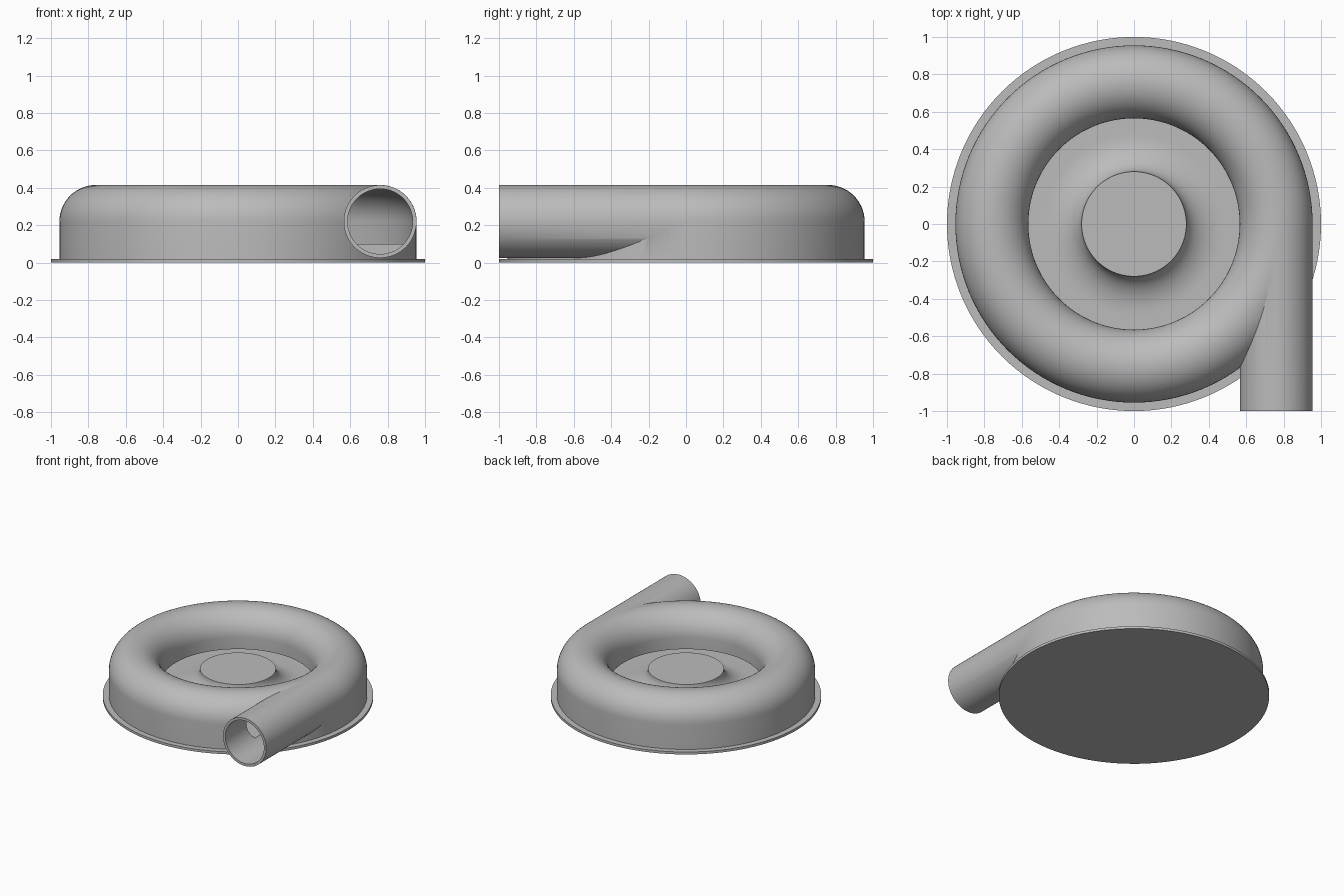
import bpy, bmesh
from math import sin, cos, pi, radians
from mathutils import Matrix, Vector

default = bpy.data.objects.get("Cube")
if default:
    bpy.data.objects.remove(default)

grey = bpy.data.materials.new("plain grey")
grey.use_nodes = True
COLOUR = (0.5, 0.5, 0.5, 1)
grey.diffuse_color = COLOUR
grey.node_tree.nodes["Principled BSDF"].inputs["Base Color"].default_value = COLOUR

TUBE_R, TUBE_Z, TUBE = 0.76, 0.22, 0.195   # ring radius, height and tube radius
WALL, FLOOR, LIP = 0.02, 0.10, 0.13
HUB_R, HUB_Z = 0.28, 0.235


def add_object(name, bm):
    bmesh.ops.recalc_face_normals(bm, faces=bm.faces)
    mesh = bpy.data.meshes.new(name)
    bm.to_mesh(mesh)
    bm.free()
    mesh.materials.append(grey)
    obj = bpy.data.objects.new(name, mesh)
    bpy.context.collection.objects.link(obj)
    return obj


def revolve(name, profile, closed=False, steps=128):
    """Spin an (r, z) profile around the z axis."""
    bm = bmesh.new()
    verts = [bm.verts.new((r, 0, z)) for r, z in profile]
    edges = [bm.edges.new(p) for p in zip(verts, verts[1:])]
    if closed:
        edges.append(bm.edges.new((verts[-1], verts[0])))
    bmesh.ops.spin(bm, geom=verts + edges, axis=(0, 0, 1), cent=(0, 0, 0),
                   angle=2 * pi, steps=steps, use_duplicate=False)
    bmesh.ops.remove_doubles(bm, verts=bm.verts, dist=1e-5)
    return add_object(name, bm)


def rod(name, radius, y0, y1):
    """Cylinder along y on the outlet axis."""
    bm = bmesh.new()
    place = Matrix.Translation(Vector((TUBE_R, (y0 + y1) / 2, TUBE_Z))) @ Matrix.Rotation(pi / 2, 4, "X")
    bmesh.ops.create_cone(bm, cap_ends=True, segments=96, radius1=radius,
                          radius2=radius, depth=y1 - y0, matrix=place)
    return add_object(name, bm)


def dome(radius, n=28):
    """Upper half of the tube section, from outside to inside."""
    return [(TUBE_R + radius * cos(pi * i / n), TUBE_Z + radius * sin(pi * i / n))
            for i in range(n + 1)]


def combine(target, tool, operation):
    mod = target.modifiers.new(operation, "BOOLEAN")
    mod.operation, mod.object, mod.solver = operation, tool, "EXACT"
    bpy.context.view_layer.objects.active = target
    bpy.ops.object.modifier_apply(modifier=mod.name)
    bpy.data.objects.remove(tool)


def smooth(obj):
    bpy.ops.object.select_all(action="DESELECT")
    obj.select_set(True)
    bpy.context.view_layer.objects.active = obj
    bpy.ops.object.shade_smooth_by_angle(angle=radians(30))


# Hub flare: concave quarter ellipse from the floor up to the flat top
FLARE = 0.2
flare = [(HUB_R + FLARE * (1 - sin(a)), FLOOR + (HUB_Z - FLOOR) * (1 - cos(a)))
         for a in (pi / 2 * i / 14 for i in range(15))]

# Housing: solid ring with the hub in the middle
housing = revolve("housing", [(0, 0.01), (TUBE_R + TUBE, 0.01)] + dome(TUBE)
                  + [(TUBE_R - TUBE, FLOOR)] + flare + [(0, HUB_Z)])
combine(housing, rod("outlet_pipe", TUBE - 0.0005, -1, 0), "UNION")

# Hollow channel, open to the middle under the inner lip, and the outlet bore
inner = TUBE - WALL
edge = TUBE_R - TUBE - 0.01
channel = revolve("channel_cutter", [(edge, FLOOR), (TUBE_R + inner, FLOOR)] + dome(inner)
                  + [(TUBE_R - inner, LIP), (edge, LIP)], closed=True)
combine(housing, channel, "DIFFERENCE")
combine(housing, rod("bore_cutter", inner - 0.001, -1.1, 0), "DIFFERENCE")
smooth(housing)

# Base flange
smooth(revolve("base_flange", [(0, 0), (1, 0), (1, 0.02), (0, 0.02)]))
